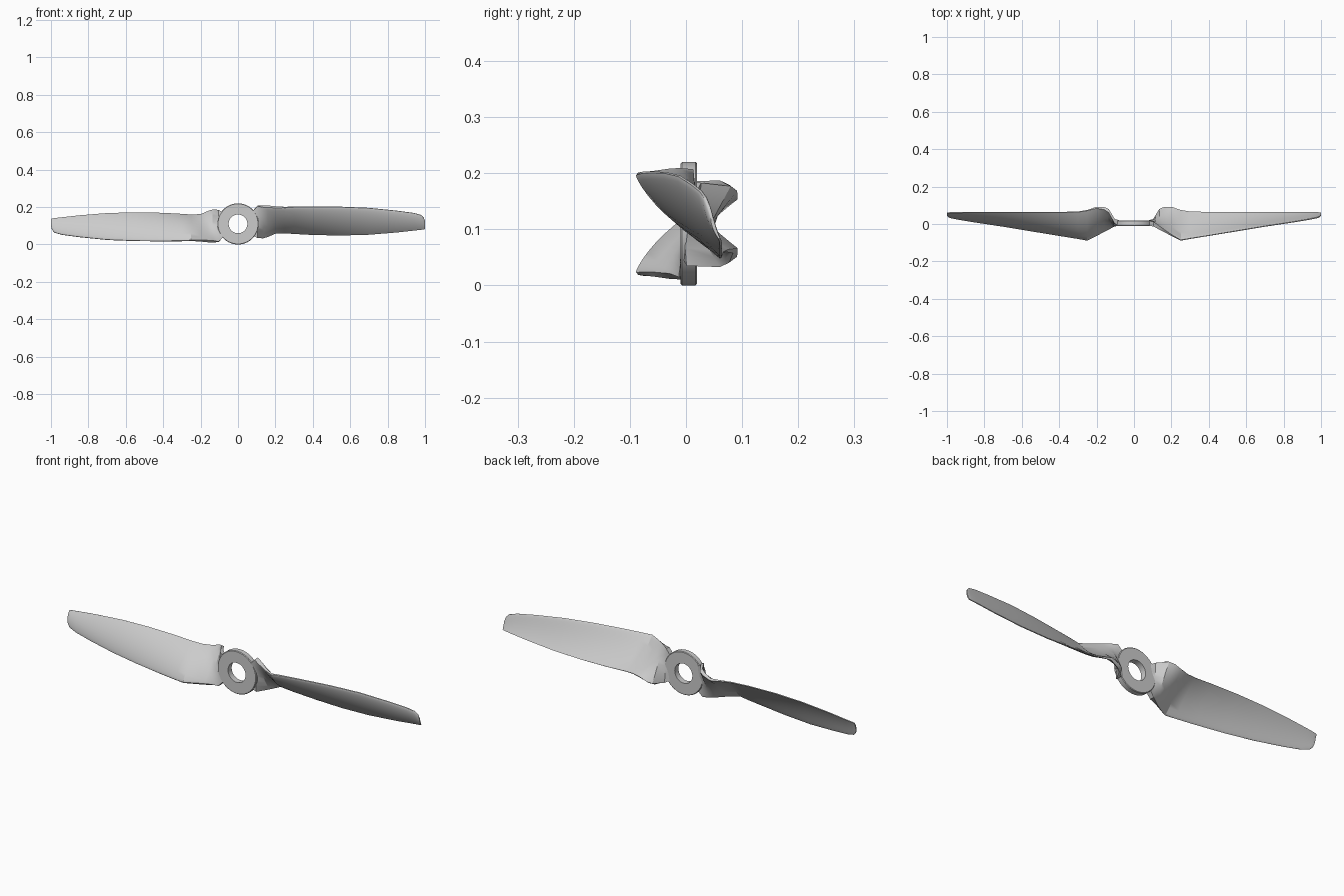
import bpy, bmesh, math

if "Cube" in bpy.data.objects:
    bpy.data.objects.remove(bpy.data.objects["Cube"])

CZ = 0.11  # height of the rotation axis

# Blade stations: LE (x, y, z), TE (x, y, z), edge thickness, extra thickness, camber
STATIONS = [
    ((.080, .003, .180), (.080, .007, .050), .026, .000, .000),
    ((.103, .000, .206), (.103, .014, .036), .026, .000, .000),
    ((.135, -.020, .204), (.135, .070, .038), .022, .004, .001),
    ((.160, -.035, .203), (.160, .084, .046), .018, .006, .003),
    ((.200, -.060, .200), (.200, .088, .062), .012, .008, .007),
    ((.250, -.087, .199), (.250, .073, .062), .006, .012, .014),
    ((.300, -.078, .201), (.300, .065, .058), .005, .012, .014),
    ((.400, -.062, .202), (.400, .063, .052), .004, .012, .013),
    ((.550, -.037, .201), (.550, .062, .049), .004, .011, .011),
    ((.700, -.012, .195), (.700, .062, .053), .004, .010, .009),
    ((.850, .011, .180), (.850, .062, .065), .004, .009, .007),
    ((.940, .026, .168), (.950, .062, .076), .004, .008, .005),
    ((.980, .034, .157), (.985, .061, .080), .004, .007, .004),
    ((.994, .040, .142), (.996, .060, .082), .004, .005, .003),
    ((1.00, .046, .122), (1.00, .059, .084), .003, .003, .002),
]
N = 14


def section(le, te, edge, thick, camber):
    """Closed airfoil loop: front side LE to TE, then back side TE to LE."""
    dy, dz = te[1] - le[1], te[2] - le[2]
    c = math.hypot(dy, dz)
    ny, nz = dz / c, -dy / c
    front, back = [], []
    for i in range(N + 1):
        t = (1 - math.cos(math.pi * i / N)) / 2
        half = edge / 2 + thick / 2 * 2.6 * math.sqrt(t) * (1 - t)
        mid = 4 * camber * t * (1 - t)
        base = [a + (b - a) * t for a, b in zip(le, te)]
        for side, off in ((front, mid + half), (back, mid - half)):
            side.append((base[0], base[1] + ny * off, base[2] + nz * off))
    return front + back[::-1]


def finish(name, bm):
    bmesh.ops.recalc_face_normals(bm, faces=bm.faces)
    me = bpy.data.meshes.new(name)
    bm.to_mesh(me)
    bm.free()
    ob = bpy.data.objects.new(name, me)
    bpy.context.collection.objects.link(ob)
    bpy.ops.object.select_all(action='DESELECT')
    ob.select_set(True)
    bpy.context.view_layer.objects.active = ob
    bpy.ops.object.shade_smooth_by_angle(angle=math.radians(30))
    return ob


def blade(name, s):
    # s = -1 turns the blade half a revolution about the hub axis
    bm = bmesh.new()
    rings = [[bm.verts.new((s * x, y, CZ + s * (z - CZ))) for x, y, z in section(*st)]
             for st in STATIONS]
    for a, b in zip(rings, rings[1:]):
        for i in range(len(a)):
            j = (i + 1) % len(a)
            bm.faces.new((a[i], a[j], b[j], b[i]))
    # ends closed with strips between the front and back sides
    for r in (rings[0], rings[-1]):
        m = len(r)
        for i in range(N):
            bm.faces.new((r[i], r[i + 1], r[m - 2 - i], r[m - 1 - i]))
    return finish(name, bm)


# Two twisted blades
blade("blade_right", 1)
blade("blade_left", -1)

# Hub ring: chamfered profile (radius, y) spun about the y axis
bm = bmesh.new()
profile = [(.05, -.01), (.107, -.01), (.11, -.007), (.11, .017), (.107, .02), (.05, .02)]
SEG = 64
loops = []
for k in range(SEG):
    a = 2 * math.pi * k / SEG
    loops.append([bm.verts.new((r * math.cos(a), y, CZ + r * math.sin(a))) for r, y in profile])
for k in range(SEG):
    a, b = loops[k], loops[(k + 1) % SEG]
    for i in range(len(profile)):
        j = (i + 1) % len(profile)
        bm.faces.new((a[i], a[j], b[j], b[i]))
finish("hub_ring", bm)
